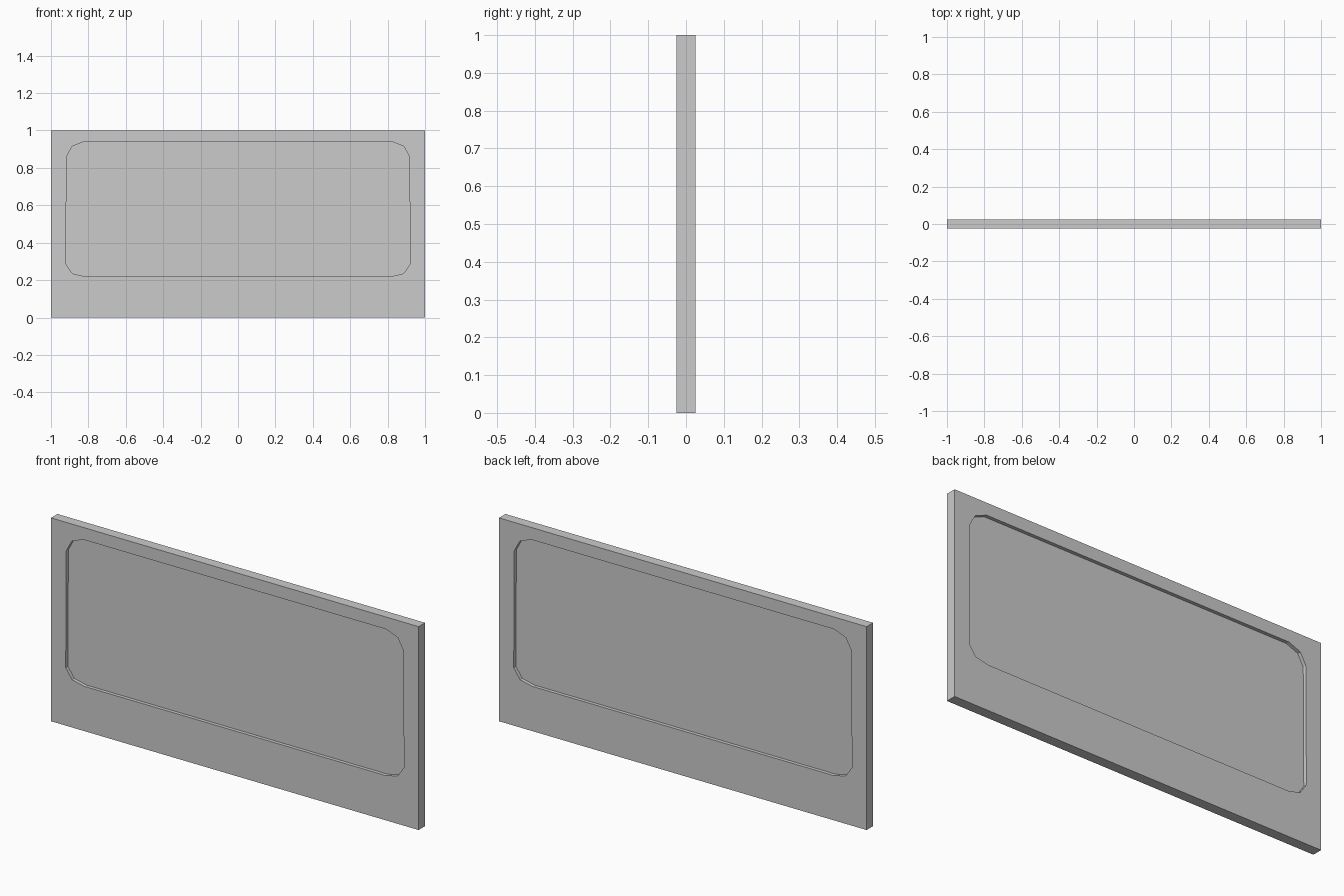
import bpy, bmesh

if "Cube" in bpy.data.objects:
    bpy.data.objects.remove(bpy.data.objects["Cube"])

HALF_T = 0.025     # half thickness of the panel
PANE_Y = 0.008     # half thickness left inside the recess

# Right half of the recess outline, bottom to top, then mirrored
right = [(0.82, 0.22), (0.885, 0.235), (0.92, 0.285),
         (0.917, 0.86), (0.887, 0.915), (0.825, 0.94)]
recess = right + [(-x, z) for x, z in reversed(right)]
border = [(-1, 0), (1, 0), (1, 1), (-1, 1)]

bm = bmesh.new()


def loop(points, y):
    return [bm.verts.new((x, y, z)) for x, z in points]


def loop_edges(verts):
    return [bm.edges.new((a, b)) for a, b in zip(verts, verts[1:] + verts[:1])]


def bridge(a, b):
    n = len(a)
    for i in range(n):
        j = (i + 1) % n
        bm.faces.new((a[i], a[j], b[j], b[i]))


# Each side: flat surround, recess wall and recessed pane
outers = []
for side in (-1, 1):
    outer = loop(border, side * HALF_T)
    rim = loop(recess, side * HALF_T)
    pane = loop(recess, side * PANE_Y)
    bmesh.ops.triangle_fill(bm, use_beauty=True, use_dissolve=False,
                            edges=loop_edges(outer) + loop_edges(rim))
    bridge(rim, pane)
    bm.faces.new(pane)
    outers.append(outer)

# Outer edges of the panel
bridge(*outers)
bmesh.ops.recalc_face_normals(bm, faces=bm.faces)

mesh = bpy.data.meshes.new("window_panel")
bm.to_mesh(mesh)
bm.free()
panel = bpy.data.objects.new("window_panel", mesh)
bpy.context.collection.objects.link(panel)
